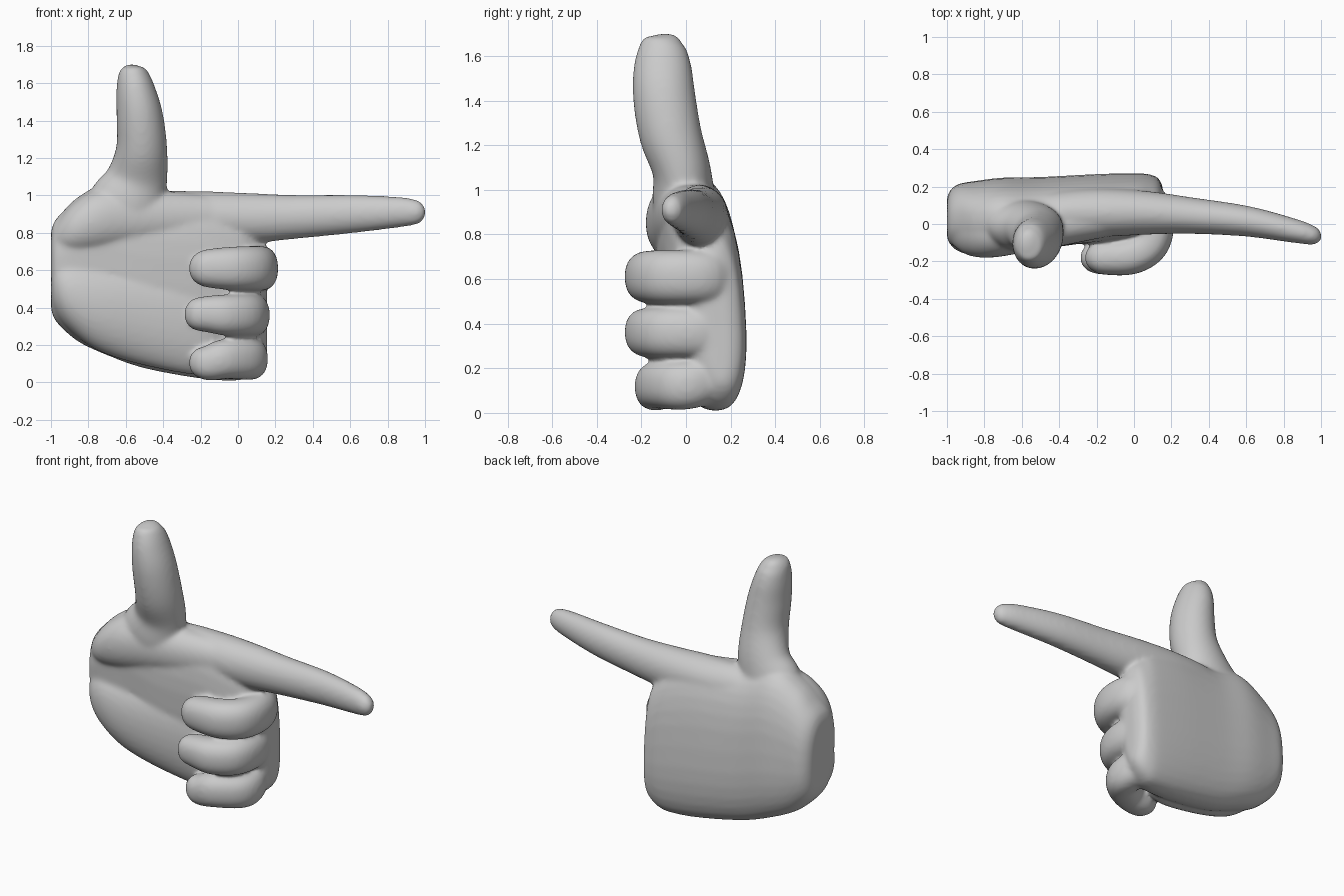
import bpy, bmesh, math
from mathutils import Vector

bm = bmesh.new()
SEG = 32


def spline(rows, steps=5):
    """Catmull-Rom resample of rows of numbers."""
    out = []
    n = len(rows)
    for i in range(n - 1):
        p0, p1, p2, p3 = (rows[max(0, min(n - 1, i + k))] for k in (-1, 0, 1, 2))
        for s in range(steps):
            t = s / steps
            out.append([0.5 * (2 * b + (c - a) * t + (2 * a - 5 * b + 4 * c - d) * t * t
                               + (3 * b - a - 3 * c + d) * t ** 3)
                        for a, b, c, d in zip(p0, p1, p2, p3)])
    out.append(list(rows[-1]))
    return out


def loft(rows, up, power=2.0, shear=0.0, axis=None):
    """Closed tube; each row is x, y, z, radius along up, radius across."""
    rows = spline(rows)
    pts = [Vector(r[:3]) for r in rows]
    rings = []
    for i, r in enumerate(rows):
        tan = (pts[min(i + 1, len(pts) - 1)] - pts[max(i - 1, 0)]).normalized()
        if axis:
            tan = Vector(axis)
        side = tan.cross(Vector(up)).normalized()
        upv = side.cross(tan).normalized()
        ring = []
        for k in range(SEG):
            a = 2 * math.pi * k / SEG
            c, s = math.cos(a), math.sin(a)
            u = math.copysign(abs(s) ** (2 / power), s) * max(r[3], 0.01)
            v = math.copysign(abs(c) ** (2 / power), c) * max(r[4], 0.01)
            p = pts[i] + upv * u + side * v
            p.y += shear * u
            ring.append(bm.verts.new(p))
        rings.append(ring)
    for a, b in zip(rings, rings[1:]):
        for k in range(SEG):
            j = (k + 1) % SEG
            bm.faces.new((a[k], a[j], b[j], b[k]))
    bm.faces.new(rings[0][::-1])
    bm.faces.new(rings[-1])


X, Y, Z = (1, 0, 0), (0, 1, 0), (0, 0, 1)

# palm slab, wrist end to knuckles
loft([(-1.0, 0.035, 0.60, 0.20, 0.10), (-0.985, 0.035, 0.60, 0.255, 0.14),
      (-0.94, 0.045, 0.60, 0.31, 0.165), (-0.85, 0.05, 0.605, 0.39, 0.175),
      (-0.7, 0.06, 0.605, 0.46, 0.182), (-0.5, 0.065, 0.55, 0.475, 0.18),
      (-0.2, 0.085, 0.515, 0.495, 0.175), (0.0, 0.105, 0.475, 0.465, 0.16),
      (0.08, 0.12, 0.45, 0.41, 0.14), (0.13, 0.135, 0.44, 0.35, 0.105),
      (0.155, 0.14, 0.43, 0.29, 0.05)], Z, 2.5, -0.07, X)
# heel of the palm
loft([(-0.995, 0.0, 0.52, 0.09, 0.07), (-0.975, -0.01, 0.51, 0.14, 0.11),
      (-0.9, -0.02, 0.47, 0.19, 0.14), (-0.75, -0.02, 0.41, 0.24, 0.145),
      (-0.5, -0.01, 0.36, 0.27, 0.125), (-0.2, 0.01, 0.32, 0.28, 0.10),
      (-0.1, 0.02, 0.3, 0.2, 0.07)], Z, 2.1, 0.0, X)
# ball of the thumb
loft([(-0.99, 0.0, 0.76, 0.05, 0.07), (-0.96, -0.01, 0.78, 0.09, 0.11),
      (-0.88, -0.03, 0.82, 0.14, 0.14), (-0.76, -0.035, 0.86, 0.17, 0.145),
      (-0.6, -0.02, 0.88, 0.17, 0.135), (-0.4, 0.0, 0.88, 0.145, 0.12),
      (-0.1, 0.04, 0.88, 0.12, 0.10)], Z, 2.1, 0.0, X)
# thumb
loft([(-0.65, 0.0, 0.80, 0.12, 0.17), (-0.595, -0.01, 0.95, 0.14, 0.205),
      (-0.54, -0.02, 1.09, 0.13, 0.165), (-0.515, -0.07, 1.25, 0.14, 0.137),
      (-0.525, -0.098, 1.42, 0.14, 0.125), (-0.545, -0.105, 1.55, 0.13, 0.107),
      (-0.56, -0.105, 1.64, 0.105, 0.085), (-0.565, -0.10, 1.68, 0.075, 0.06),
      (-0.565, -0.10, 1.70, 0.03, 0.02)], Y)
# index finger
loft([(-0.75, 0.05, 0.86, 0.10, 0.08), (-0.45, 0.055, 0.865, 0.155, 0.12),
      (-0.2, 0.06, 0.88, 0.142, 0.13),
      (0.05, 0.06, 0.878, 0.135, 0.118), (0.3, 0.045, 0.885, 0.118, 0.098),
      (0.6, 0.015, 0.90, 0.103, 0.082), (0.85, -0.035, 0.91, 0.083, 0.065),
      (0.95, -0.06, 0.91, 0.067, 0.052), (0.985, -0.068, 0.91, 0.047, 0.038),
      (1.003, -0.07, 0.91, 0.015, 0.015)], Z)

# curled fingers: knuckle height, tip height, half height, x shift, y shift, tip x
for zk, zt, h, dx, dy, tx in ((0.61, 0.61, 0.120, 0.035, 0.0, -0.262),
                              (0.355, 0.365, 0.114, -0.01, 0.0, -0.287),
                              (0.145, 0.105, 0.11, -0.02, 0.045, -0.262)):
    zm = (zk + zt) / 2
    yk = 0.15 - 0.6 * dy
    loft([(-0.25, yk - 0.02, zk, 0.07, 0.06), (-0.08 + dx, yk, zk, h, 0.10),
          (0.05 + dx, yk - 0.04, zk, h, 0.10), (0.085 + dx, 0.0, zm, h, 0.095),
          (0.05 + dx, -0.11 + dy, zm, h, 0.10), (-0.05 + dx, -0.17 + dy, zm, h * 0.97, 0.10),
          (-0.15, -0.18 + dy, zt, h * 0.87, 0.092), (tx + 0.055, -0.18 + dy, zt, h * 0.74, 0.078),
          (tx + 0.018, -0.18 + dy, zt, h * 0.5, 0.05), (tx, -0.18 + dy, zt, 0.02, 0.02)], Z, 2.3)

bmesh.ops.recalc_face_normals(bm, faces=bm.faces)
mesh = bpy.data.meshes.new("pointing_hand")
bm.to_mesh(mesh)
bm.free()
hand = bpy.data.objects.new("pointing_hand", mesh)
bpy.context.collection.objects.link(hand)

# fuse the parts into one soft skin
rem = hand.modifiers.new("fuse", 'REMESH')
rem.mode = 'VOXEL'
rem.voxel_size = 0.012
rem.use_smooth_shade = True
smo = hand.modifiers.new("soften", 'SMOOTH')
smo.factor = 0.5
smo.iterations = 14
